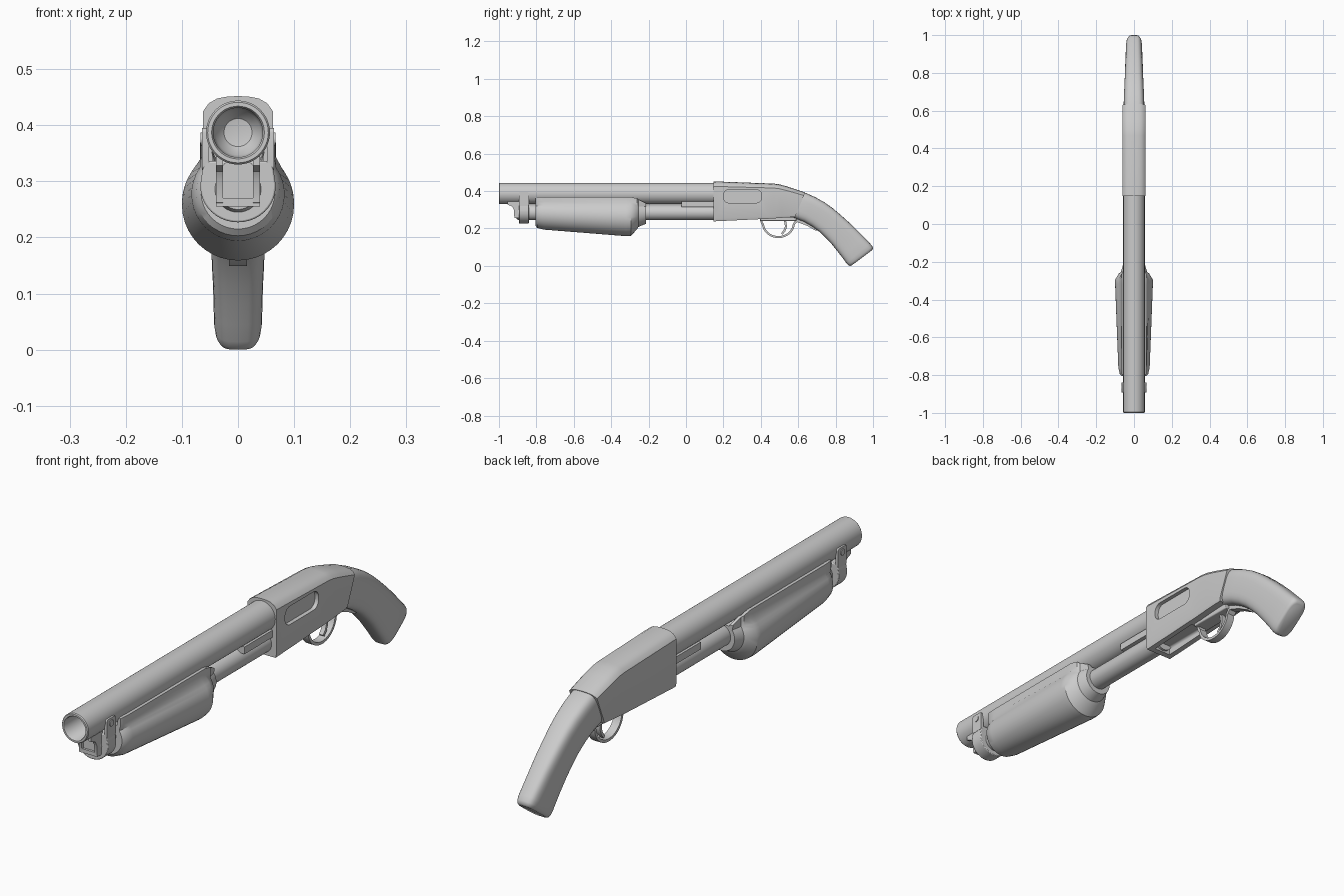
import bpy, bmesh
from math import sin, cos, pi, radians
from mathutils import Vector

if "Cube" in bpy.data.objects:
    bpy.data.objects.remove(bpy.data.objects["Cube"])


def finish(name, bm, angle=35, bevel=0):
    bmesh.ops.remove_doubles(bm, verts=bm.verts, dist=1e-5)
    bmesh.ops.recalc_face_normals(bm, faces=bm.faces)
    me = bpy.data.meshes.new(name)
    bm.to_mesh(me)
    bm.free()
    ob = bpy.data.objects.new(name, me)
    bpy.context.collection.objects.link(ob)
    if bevel:
        m = ob.modifiers.new("bevel", 'BEVEL')
        m.width, m.segments, m.limit_method = bevel, 2, 'ANGLE'
    smooth(ob, angle)
    return ob


def smooth(ob, angle=35):
    ob.data.shade_smooth()
    ob.data.set_sharp_from_angle(angle=radians(angle))


def skin(name, rings, angle=35, caps=True, bevel=0):
    bm = bmesh.new()
    vs = [[bm.verts.new(p) for p in r] for r in rings]
    n = len(vs[0])
    for a, b in zip(vs, vs[1:]):
        for i in range(n):
            j = (i + 1) % n
            bm.faces.new((a[i], a[j], b[j], b[i]))
    if caps:
        bm.faces.new(vs[0])
        bm.faces.new(vs[-1])
    return finish(name, bm, angle, bevel)


def mirrored(half):
    # half outline from top centre to bottom centre, closed over x
    return half + [(-x, z) for x, z in half[-2:0:-1]]


def loft(name, shape, stations, angle=35):
    # each station: top point (y, z), bottom point (y, z), half width
    rings = [[(u * w, by + v * (ty - by), bz + v * (tz - bz)) for u, v in shape]
             for ty, tz, by, bz, w in stations]
    return skin(name, rings, angle)


def lathe(name, prof, z, n=48):
    rings = [[(r * cos(2 * pi * i / n), y, z + r * sin(2 * pi * i / n)) for i in range(n)]
             for r, y in prof]
    return skin(name, rings, 35, caps=False)


def prism(name, pts, axis, a, b, bevel=0):
    put = (lambda p, t: (t, p[0], p[1])) if axis == 'x' else (lambda p, t: (p[0], t, p[1]))
    return skin(name, [[put(p, t) for p in pts] for t in (a, b)], 35, True, bevel)


def rect(a0, b0, a1, b1, r=0, n=6):
    if not r:
        return [(a0, b0), (a1, b0), (a1, b1), (a0, b1)]
    out = []
    for k, (cx, cy) in enumerate([(a1 - r, b1 - r), (a0 + r, b1 - r), (a0 + r, b0 + r), (a1 - r, b0 + r)]):
        out += [(cx + r * cos(pi / 2 * (k + i / n)), cy + r * sin(pi / 2 * (k + i / n))) for i in range(n + 1)]
    return out


def ribbon(name, path, thick, half):
    # flat strip following a (y, z) path
    p = [Vector(q) for q in path]
    sides = ([], [])
    for i, q in enumerate(p):
        d = (p[min(i + 1, len(p) - 1)] - p[max(i - 1, 0)]).normalized()
        nrm = Vector((-d.y, d.x)) * thick / 2
        sides[0].append(q + nrm)
        sides[1].append(q - nrm)
    return prism(name, sides[0] + sides[1][::-1], 'x', -half, half)


def cut(ob, cutter):
    cutter.hide_render = True
    m = ob.modifiers.new("cut", 'BOOLEAN')
    m.operation, m.object, m.solver = 'DIFFERENCE', cutter, 'EXACT'
    bpy.context.view_layer.objects.active = ob
    bpy.ops.object.modifier_apply(modifier=m.name)
    bpy.data.objects.remove(cutter)
    smooth(ob)


# barrel with bore, magazine tube
lathe("barrel", [(0, .19), (.057, .19), (.057, -.996), (.054, -1), (.047, -1), (.044, -.995),
                 (.044, -.14), (.04, -.12), (.025, -.104), (0, -.1)], .387)
lathe("magazine_tube", [(0, .18), (.041, .18), (.041, -.895), (.036, -.905), (0, -.905)], .286)

# receiver
rec = mirrored([(0, 1), (.3, .996), (.6, .98), (.84, .94), (1, .875), (1, .07), (.93, .0), (0, 0)])
receiver = loft("receiver", rec, [
    (.147, .452, .147, .238, .062), (.47, .440, .44, .252, .062), (.50, .436, .47, .254, .062),
    (.55, .422, .51, .257, .062), (.637, .393, .583, .262, .060)], 25)
cut(receiver, prism("port_cutter", rect(.2, .337, .405, .408, .03), 'x', .046, .1))
loading = prism("loading_cutter", rect(-.036, .2, .036, .27, .01), 'y', .17, .39)
cut(receiver, loading)

# grip
sup = []
for i in range(33):
    t = 2 * pi * i / 32
    c, s = sin(t), cos(t)
    f = lambda q: (abs(q) ** .55) * (1 if q >= 0 else -1)
    sup.append((f(c), .5 + .5 * f(s)))
loft("grip", sup[:-1], [
    (.625, .394, .573, .256, .054), (.64, .390, .588, .252, .055), (.69, .368, .63, .236, .054),
    (.74, .340, .672, .212, .052), (.785, .308, .712, .183, .050), (.83, .270, .749, .148, .048),
    (.87, .234, .780, .115, .047), (.91, .196, .808, .080, .045), (.95, .155, .836, .044, .044),
    (.983, .121, .858, .014, .043), (.996, .105, .867, .004, .041), (1.0, .093, .875, .0, .037),
    (.994, .083, .885, .002, .031)], 50)

# trigger group
guard = [(.4, .25), (.407, .225)]
guard += [(.494 + .083 * cos(radians(a)), .23 + .076 * sin(radians(a))) for a in range(185, 356, 10)]
guard += [(.581, .228), (.592, .242)]
ribbon("trigger_guard", guard, .011, .016)
ribbon("guard_tang", [(.57, .25), (.607, .238), (.65, .222), (.7, .194)], .016, .016)
prism("trigger_plate", rect(.395, .24, .59, .262), 'x', -.03, .03, .004)
ribbon("trigger", [(.527, .25), (.533, .225), (.534, .208), (.526, .187), (.512, .171)], .011, .009)

# sliding fore-end
rings = []
for y, w, zb, zt, wt in [
        (-.805, .066, .215, .366, .060), (-.795, .075, .203, .369, .065), (-.76, .083, .194, .369, .067),
        (-.32, .1, .159, .369, .068), (-.295, .1, .161, .369, .068), (-.262, .08, .195, .36, .066),
        (-.255, .07, .208, .355, .058), (-.215, .058, .225, .335, .050)]:
    zc, zi, xi = zb + w, min(.335, zt - .006), min(.05, wt - .016)
    a0 = radians(35)
    neck = min(zc + w * sin(a0) + .02, zt - .008)
    half = [(0, zi), (xi, zi), (wt - .012, zt), (wt, zt), (wt, neck)]
    half += [(w * cos(a0 - (a0 + pi / 2) * i / 14), zc + w * sin(a0 - (a0 + pi / 2) * i / 14)) for i in range(14)]
    half.append((0, zb))
    rings.append([(x, y, z) for x, z in mirrored(half)])
skin("fore_end", rings, 32)
prism("action_bar", rect(-.046, .315, .046, .343), 'y', -.025, .16)

# barrel clamp with side tabs and screws
band = mirrored([(0, .336), (.06, .336), (.064, .315), (.067, .295)]
                + [(.067 * cos(pi / 20 * i), .290 - .063 * sin(pi / 20 * i)) for i in range(10)] + [(0, .227)])
prism("barrel_clamp", band, 'y', -.893, -.84, .003)
for s, side in ((-1, "left"), (1, "right")):
    x0, x1 = sorted((s * .052, s * .064))
    prism(f"clamp_tab_{side}", rect(-.893, .32, -.84, .395, .008), 'x', x0, x1)
    prism(f"clamp_screw_{side}", rect(-.879, .363, -.855, .387, .0119), 'x', *sorted((s * .06, s * .067)))
    # lug cheeks under the muzzle
    prism(f"lug_cheek_{side}", [(-.955, .345), (-.955, .328), (-.93, .318), (-.92, .3), (-.918, .262),
                                (-.905, .255), (-.885, .255), (-.885, .345)],
          'x', *sorted((s * .027, s * .039)))
prism("lug_base", rect(-.039, .255, .039, .27), 'y', -.917, -.885)
prism("lug_block", rect(-.028, .262, .028, .335, .012), 'y', -.908, -.885)
